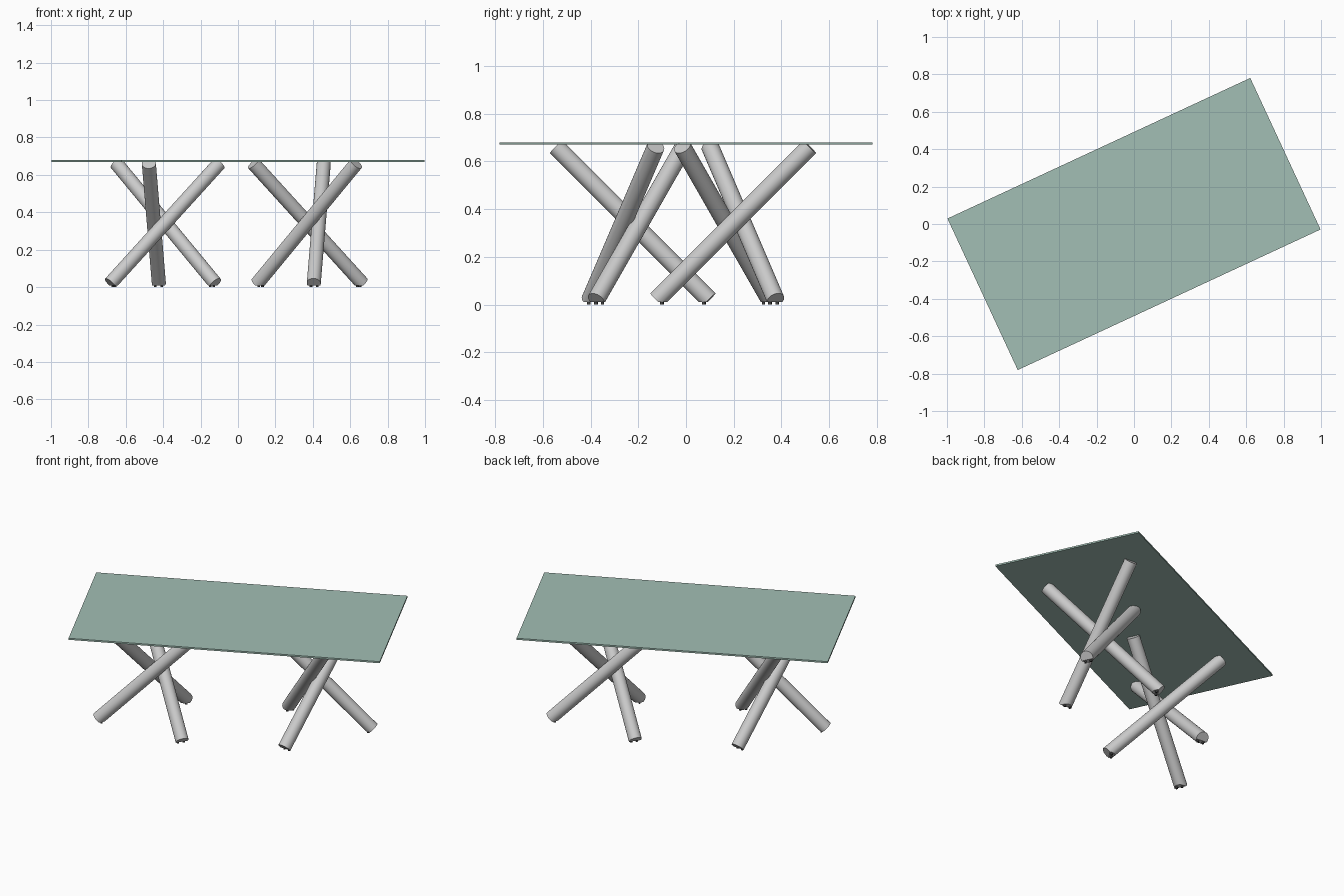
import bpy, bmesh, math
from mathutils import Matrix, Vector

if "Cube" in bpy.data.objects:
    bpy.data.objects.remove(bpy.data.objects["Cube"])

FLOOR, TOP, THICK = 0.01, 0.67, 0.01   # leg trim heights and glass thickness
LEG_R, RING = 0.0375, 0.3245           # leg radius, radius of leg end circle


def material(name, color):
    m = bpy.data.materials.new(name)
    m.diffuse_color = color
    m.use_nodes = True
    m.node_tree.nodes["Principled BSDF"].inputs["Base Color"].default_value = m.diffuse_color
    return m


def to_object(name, bm, mat=None):
    mesh = bpy.data.meshes.new(name)
    bm.to_mesh(mesh)
    bm.free()
    ob = bpy.data.objects.new(name, mesh)
    bpy.context.collection.objects.link(ob)
    if mat:
        mesh.materials.append(mat)
    return ob


def smooth(ob):
    bpy.ops.object.select_all(action='DESELECT')
    ob.select_set(True)
    bpy.context.view_layer.objects.active = ob
    bpy.ops.object.shade_smooth_by_angle(angle=math.radians(30))


def polar(center, deg, z):
    a = math.radians(deg)
    return Vector((center[0] + RING * math.cos(a), center[1] + RING * math.sin(a), z))


def cylinder(bm, p, q, r, segments):
    d = q - p
    mat = Matrix.Translation((p + q) / 2) @ d.to_track_quat('Z', 'Y').to_matrix().to_4x4()
    bmesh.ops.create_cone(bm, cap_ends=True, segments=segments, radius1=r, radius2=r,
                          depth=d.length, matrix=mat)


def trim(bm, z, direction):
    # slice the leg end flat and close it
    res = bmesh.ops.bisect_plane(bm, geom=bm.verts[:] + bm.edges[:] + bm.faces[:],
                                 plane_co=(0, 0, z), plane_no=(0, 0, direction),
                                 clear_outer=True)
    edges = [e for e in res['geom_cut'] if isinstance(e, bmesh.types.BMEdge)]
    bmesh.ops.holes_fill(bm, edges=edges, sides=0)
    bmesh.ops.recalc_face_normals(bm, faces=bm.faces)


glass = material("green_glass", (0.36, 0.52, 0.46, 1))
dark = material("dark_rubber", (0.06, 0.06, 0.06, 1))

# glass tabletop, turned on the floor plan
bm = bmesh.new()
bmesh.ops.create_cube(bm, size=1, matrix=Matrix.Translation((0, 0, TOP + THICK / 2))
                      @ Matrix.Rotation(math.radians(24.9), 4, 'Z')
                      @ Matrix.Diagonal((1.785, 0.893, THICK, 1)))
to_object("tabletop", bm, glass)

# two bases of three crossing legs, the second turned by half a turn
for side, center, turn in (("right", (0.391, 0.2015), 0), ("left", (-0.409, -0.227), 180)):
    for i in range(3):
        a_top, a_bot = 78 + turn + 120 * i, 272.5 + turn + 120 * i
        bottom, top = polar(center, a_bot, 0.02), polar(center, a_top, 0.661)
        bm = bmesh.new()
        cylinder(bm, bottom, top, LEG_R, 40)
        trim(bm, FLOOR, -1)
        trim(bm, TOP, 1)
        smooth(to_object(f"{side}_leg_{i + 1}", bm))

        # small pads under the flat of each leg
        inward = (top - bottom)
        inward.z = 0
        inward.normalize()
        across = Vector((-inward.y, inward.x, 0))
        bm = bmesh.new()
        for s in (-1, 1):
            p = bottom + inward * 0.022 + across * 0.017 * s
            p.z = 0
            cylinder(bm, p, p + Vector((0, 0, FLOOR + 0.003)), 0.007, 16)
        smooth(to_object(f"{side}_foot_pads_{i + 1}", bm, dark))
